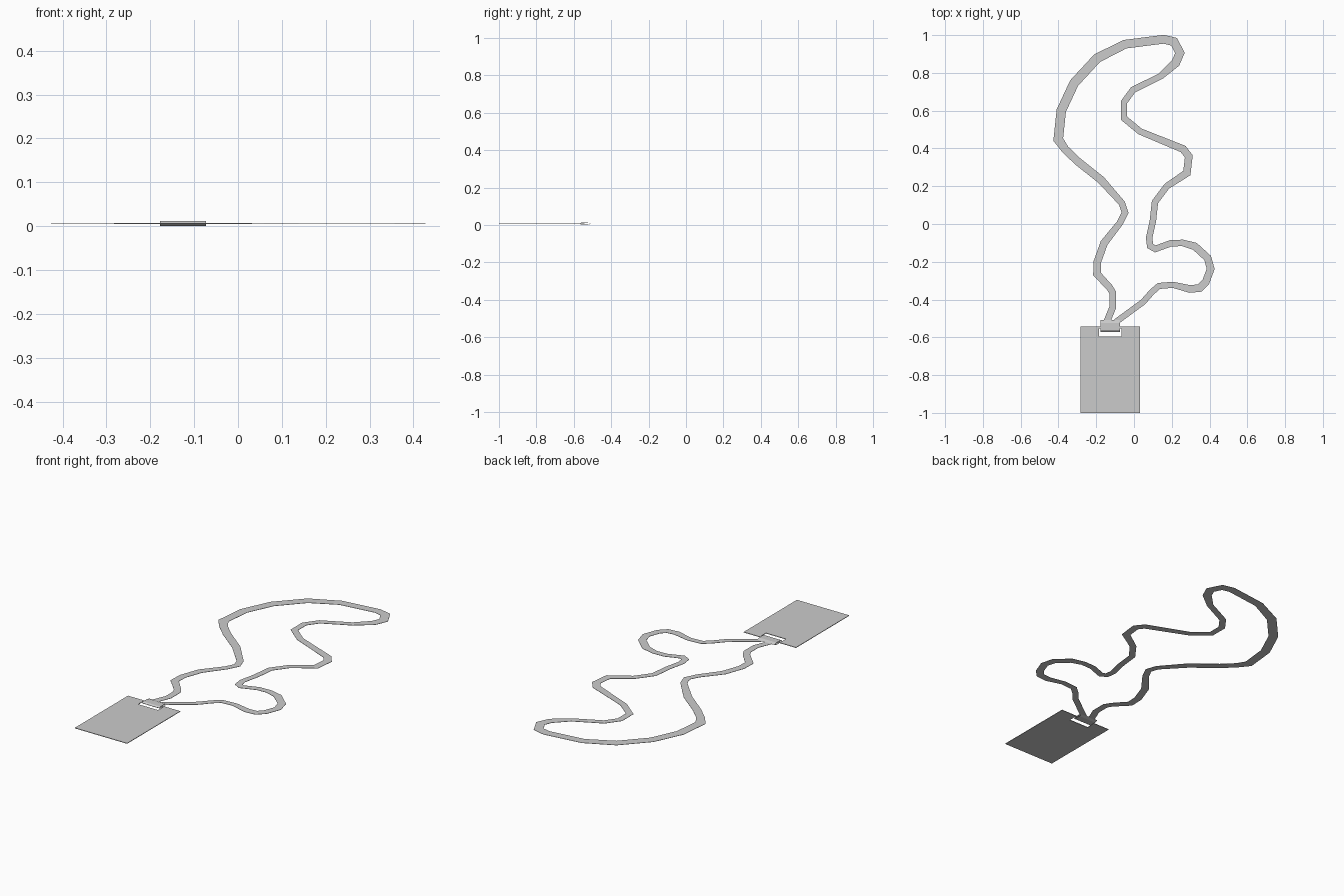
import bpy
from mathutils import Vector

if "Cube" in bpy.data.objects:
    bpy.data.objects.remove(bpy.data.objects["Cube"])


def make_object(name, verts, faces):
    mesh = bpy.data.meshes.new(name)
    mesh.from_pydata(verts, [], faces)
    ob = bpy.data.objects.new(name, mesh)
    bpy.context.collection.objects.link(ob)
    return ob


def thicken(ob, t):
    mod = ob.modifiers.new("thickness", "SOLIDIFY")
    mod.thickness = t
    mod.offset = 0


# Neck strap: flat ribbon, runs of (width, centre points)
runs = [
    (0.036, [(-.143, -.515), (-.112, -.44), (-.112, -.365), (-.13, -.335)]),
    (0.040, [(-.196, -.265), (-.194, -.2), (-.158, -.10)]),
    (0.034, [(-.075, .005), (-.047, .06), (-.064, .11)]),
    (0.042, [(-.174, .233), (-.30, .333), (-.364, .395)]),
    (0.050, [(-.401, .447), (-.385, .6), (-.317, .746), (-.195, .878)]),
    (0.046, [(-.047, .952), (.157, .978), (.212, .965), (.243, .905), (.22, .852)]),
    (0.034, [(.142, .783), (-.005, .71), (-.053, .645), (-.053, .56), (.032, .49)]),
    (0.040, [(.26, .397), (.29, .358), (.28, .27)]),
    (0.034, [(.174, .20), (.111, .116), (.10, .016), (.08, -.074),
             (.086, -.117), (.113, -.132), (.195, -.102), (.258, -.1)]),
    (0.040, [(.322, -.118), (.39, -.18), (.406, -.238), (.38, -.307),
             (.348, -.339), (.295, -.344)]),
    (0.032, [(.206, -.322), (.132, -.328), (.095, -.36), (.048, -.413), (-.095, -.518)]),
]
path = [(Vector(p), w) for w, pts in runs for p in pts]
verts = []
for i, (p, w) in enumerate(path):
    d_in = (p - path[i - 1][0]).normalized() if i else None
    d_out = (path[i + 1][0] - p).normalized() if i < len(path) - 1 else d_in
    d_in = d_in or d_out
    t = (d_in + d_out).normalized()
    n = Vector((-t.y, t.x)) * (w / 2 / max(t.dot(d_out), 0.8))
    verts += [(p.x + n.x, p.y + n.y, .0055), (p.x - n.x, p.y - n.y, .0055)]
faces = [(2 * i, 2 * i + 1, 2 * i + 3, 2 * i + 2) for i in range(len(path) - 1)]
thicken(make_object("neck_strap", verts, faces), 0.0015)

# Badge card: 3 x 3 grid with the middle cell left open as the slot
xs = [-.283, -.185, -.065, .032]
ys = [-1.0, -.595, -.553, -.542]
verts = [(x, y, .006) for y in ys for x in xs]
faces = [(4 * j + i, 4 * j + i + 1, 4 * j + i + 5, 4 * j + i + 4)
         for j in range(3) for i in range(3) if (i, j) != (1, 1)]
thicken(make_object("badge_card", verts, faces), 0.003)

# Strap loop: closed band passing through the slot around the top bar
profile = [(-.508, .006), (-.525, .0112), (-.562, .0112), (-.570, .006),
           (-.562, .0007), (-.525, .0007)]
n = len(profile)
verts = [(x, y, z) for x in (-.178, -.073) for y, z in profile]
faces = [(i, (i + 1) % n, (i + 1) % n + n, i + n) for i in range(n)]
thicken(make_object("strap_loop", verts, faces), 0.0014)
